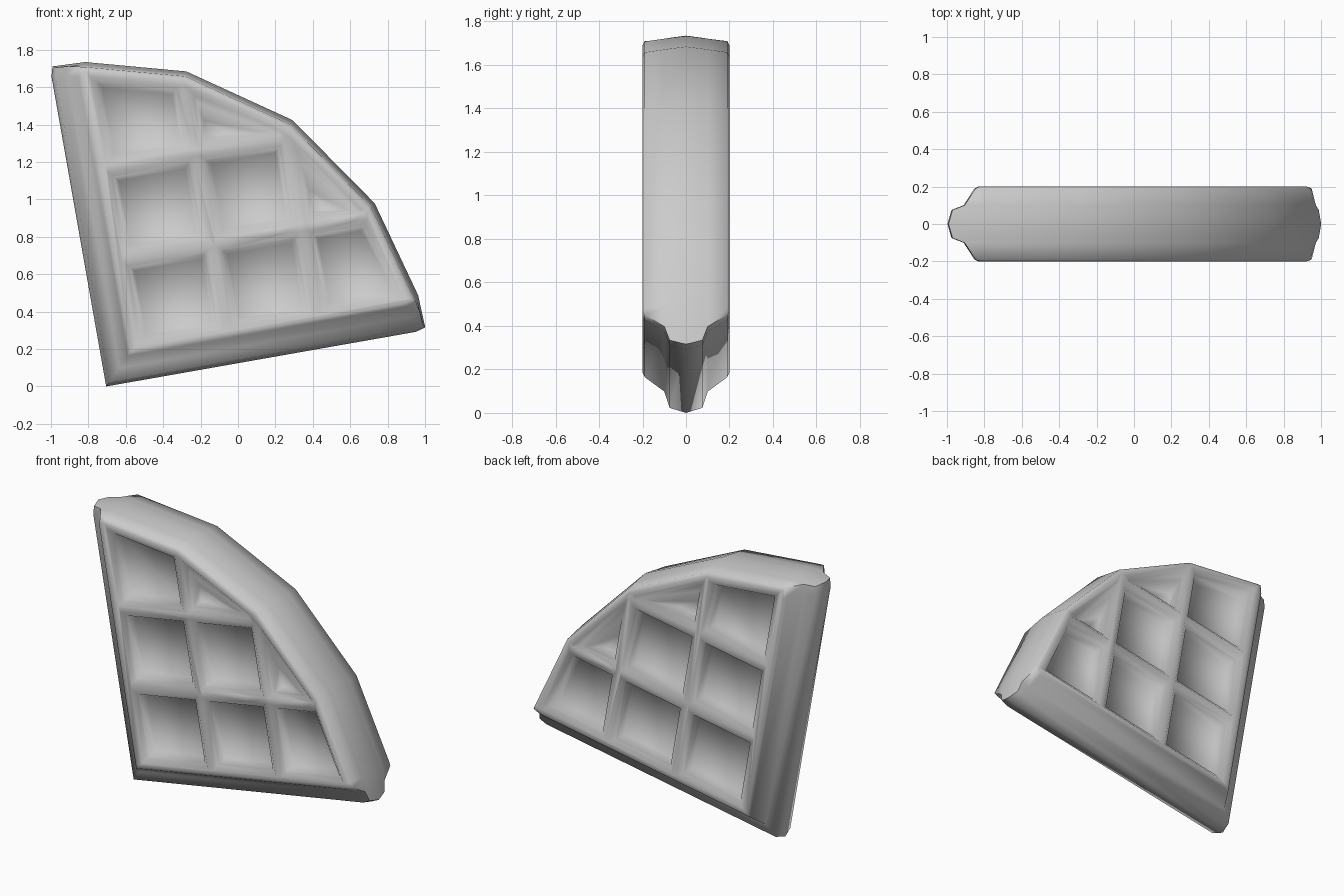
import bpy, bmesh
from math import sin, cos, radians

if "Cube" in bpy.data.objects:
    bpy.data.objects.remove(bpy.data.objects["Cube"])

TILT = radians(10)
R = 1.738
ARC = [radians(a) for a in (6.3, 24.3, 45, 65.7, 83.7)]


def place(u, y, v):
    """Wedge coordinates (u along bottom cut, v along left cut) to world."""
    return (-0.705 + u * cos(TILT) - v * sin(TILT), y, u * sin(TILT) + v * cos(TILT))


def make_object(name, bm):
    bmesh.ops.recalc_face_normals(bm, faces=bm.faces)
    me = bpy.data.meshes.new(name)
    bm.to_mesh(me)
    bm.free()
    ob = bpy.data.objects.new(name, me)
    bpy.context.collection.objects.link(ob)
    return ob


# Wedge body: stacked outlines; d insets the two cut sides, e insets the arc
def outline(d, e):
    r = R - e
    arc = [(r * cos(a), r * sin(a)) for a in ARC]
    lower = [(r - 0.055, d), (r - 0.003, d + 0.015)]
    upper = [(v, u) for u, v in reversed(lower)]
    return [(d, d)] + lower + arc + upper


half = [(0.0, 0.0, 0.0), (0.075, 0.02, 0.01), (0.1, 0.085, 0.014),
        (0.19, 0.142, 0.027), (0.2, 0.16, 0.05)]
section = [(-y, d, e) for y, d, e in reversed(half[1:])] + half
bm = bmesh.new()
rings = [[bm.verts.new(place(u, y, v)) for u, v in outline(d, e)] for y, d, e in section]
for a, b in zip(rings, rings[1:]):
    for i in range(len(a)):
        j = (i + 1) % len(a)
        bm.faces.new((a[i], a[j], b[j], b[i]))
bm.faces.new(rings[0])
bm.faces.new(rings[-1])
body = make_object("waffle_wedge", bm)
bpy.context.view_layer.objects.active = body
body.select_set(True)


# Pocket outline: grid square clipped by the arc's straight sides
def clip(poly, nu, nv, dist):
    out = []
    for p, q in zip(poly, poly[1:] + poly[:1]):
        sp, sq = p[0] * nu + p[1] * nv - dist, q[0] * nu + q[1] * nv - dist
        if sp <= 0:
            out.append(p)
        if sp * sq < 0:
            t = sp / (sp - sq)
            out.append((p[0] + t * (q[0] - p[0]), p[1] + t * (q[1] - p[1])))
    return out


LINES_U = [0.185, 0.69, 1.18, 1.75]
LINES_V = [0.165, 0.655, 1.145, 1.75]
POCKETS = [(0, 0), (1, 0), (2, 0), (0, 1), (1, 1), (0, 2), (2, 1), (1, 2)]


def pocket(i, j, g, rim):
    u0, u1 = LINES_U[i] + g, LINES_U[i + 1] - g
    v0, v1 = LINES_V[j] + g, LINES_V[j + 1] - g
    poly = [(u0, v0), (u1, v0), (u1, v1), (u0, v1)]
    for a, b in zip(ARC, ARC[1:]):
        m = (a + b) / 2
        poly = clip(poly, cos(m), sin(m), R * cos((b - a) / 2) - rim)
    return poly


# Each level is (depth y, rib half width, arc rim, arc rim of small pockets)
def cut_pockets(top, bottom):
    bm = bmesh.new()
    for side in (-1, 1):
        for i, j in POCKETS:
            verts = []
            for y, g, rim, rim_small in (top, bottom):
                r = rim_small if i + j == 3 else rim
                verts += [bm.verts.new(place(u, side * y, v)) for u, v in pocket(i, j, g, r)]
            bmesh.ops.convex_hull(bm, input=verts)
    bmesh.ops.dissolve_limit(bm, angle_limit=radians(1), verts=bm.verts, edges=bm.edges)
    cutter = make_object("pocket_cutter", bm)
    cutter.hide_render = True
    mod = body.modifiers.new("pockets", 'BOOLEAN')
    mod.object = cutter
    mod.operation = 'DIFFERENCE'
    mod.solver = 'EXACT'
    bpy.ops.object.modifier_apply(modifier=mod.name)
    bpy.data.objects.remove(cutter)


# Rounded rib shoulders first, then the steeper walls down to the floors
cut_pockets((0.21, 0.006, 0.064, 0.064), (0.178, 0.045, 0.1, 0.1))
cut_pockets((0.21, 0.032, 0.085, 0.085), (0.13, 0.072, 0.13, 0.2))

# Smooth shading throughout, as on a moulded surface
bpy.ops.object.shade_smooth_by_angle(angle=radians(72))
